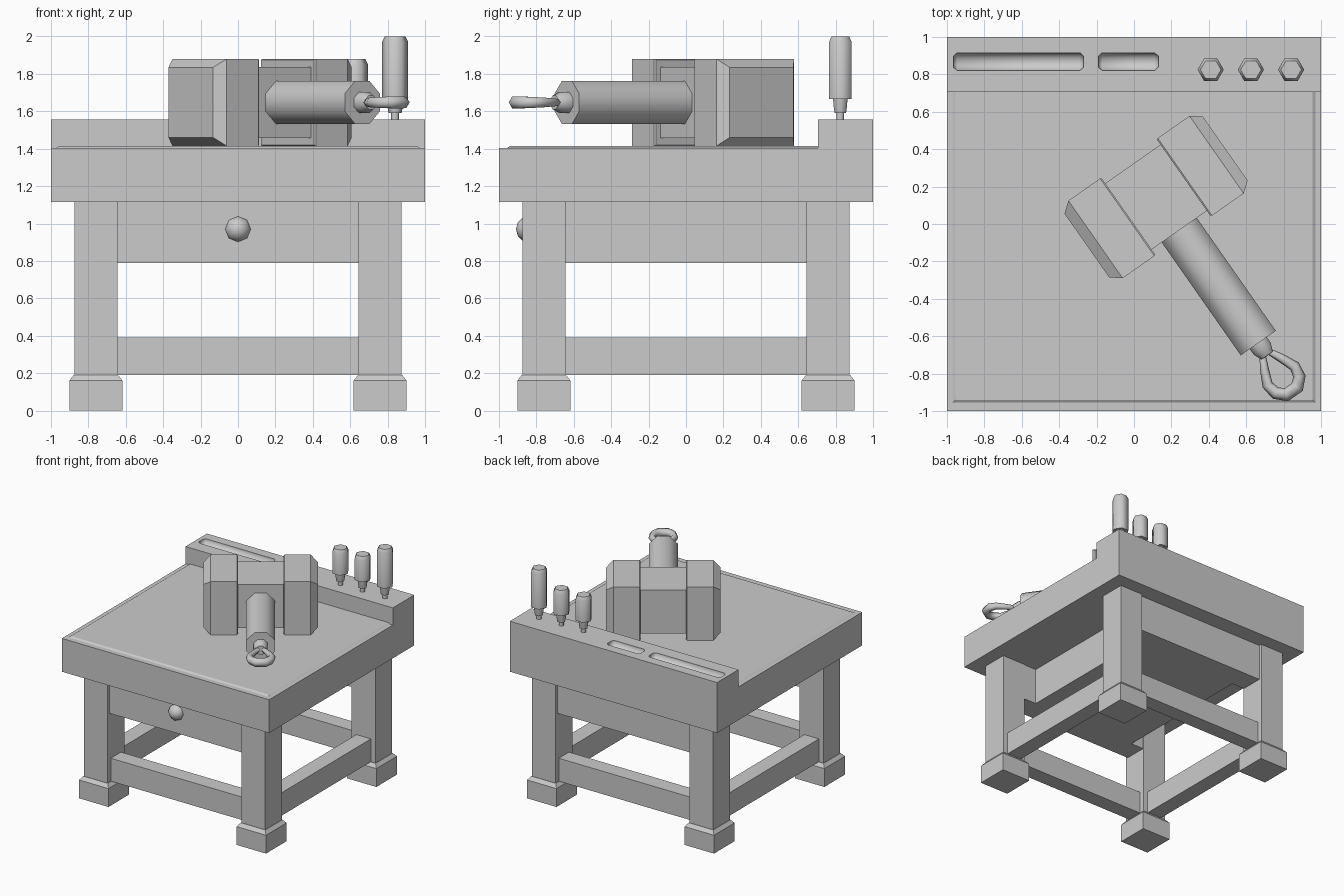
import bpy, bmesh
from math import pi, cos, sin, radians
from mathutils import Matrix, Vector

if "Cube" in bpy.data.objects:
    bpy.data.objects.remove(bpy.data.objects["Cube"])

T = Matrix.Translation


def R(angle, axis):
    return Matrix.Rotation(angle, 4, axis)


def rect(hx, hy, z, cx=0, cy=0):
    return [(cx - hx, cy - hy, z), (cx + hx, cy - hy, z), (cx + hx, cy + hy, z), (cx - hx, cy + hy, z)]


def ngon(r, z, n, phase=0.0):
    return [(r * cos(phase + 2 * pi * i / n), r * sin(phase + 2 * pi * i / n), z) for i in range(n)]


def loft(name, rings, matrix=Matrix(), smooth=None):
    """Closed solid through a stack of cross-sections."""
    bm = bmesh.new()
    rows = [[bm.verts.new(matrix @ Vector(p)) for p in ring] for ring in rings]
    n = len(rows[0])
    for a, b in zip(rows, rows[1:]):
        for i in range(n):
            j = (i + 1) % n
            bm.faces.new((a[i], a[j], b[j], b[i]))
    bm.faces.new(rows[0][::-1])
    bm.faces.new(rows[-1])
    bmesh.ops.recalc_face_normals(bm, faces=bm.faces)
    me = bpy.data.meshes.new(name)
    bm.to_mesh(me)
    bm.free()
    ob = bpy.data.objects.new(name, me)
    bpy.context.collection.objects.link(ob)
    if smooth:
        activate(ob)
        bpy.ops.object.shade_smooth_by_angle(angle=radians(smooth))
    return ob


def activate(ob):
    bpy.ops.object.select_all(action='DESELECT')
    ob.select_set(True)
    bpy.context.view_layer.objects.active = ob


def box(name, x0, x1, y0, y1, z0, z1):
    c = ((x0 + x1) / 2, (y0 + y1) / 2)
    h = ((x1 - x0) / 2, (y1 - y0) / 2)
    return loft(name, [rect(*h, z0, *c), rect(*h, z1, *c)])


# Table top: L-shaped side profile swept across x
profile = [(-1, 1.115), (1, 1.115), (1, 1.555), (.705, 1.555), (.705, 1.405), (-1, 1.405)]
top = loft("table_top", [[(x, y, z) for y, z in profile] for x in (-1, 1)])

# Half-round tool grooves cut into the rear ledge
for x0, x1 in ((-.965, -.27), (-.19, .13)):
    stations = [(x0, .032), (x0 + .02, .0515), (x1 - .02, .0515), (x1, .032)]
    cutter = loft("groove_cutter", [ngon(r, x, 8, pi / 8) for x, r in stations],
                  T((0, .868, 1.555)) @ R(pi / 2, 'Y'))
    cutter.hide_render = True
    mod = top.modifiers.new("groove", 'BOOLEAN')
    mod.operation = 'DIFFERENCE'
    mod.solver = 'EXACT'
    mod.object = cutter
    activate(top)
    bpy.ops.object.modifier_apply(modifier=mod.name)
    bpy.data.objects.remove(cutter)
activate(top)
bpy.ops.object.shade_smooth_by_angle(angle=radians(50))

# Slightly raised work surface with sloped border
loft("work_surface", [rect(.97, .83, 1.40, 0, -.125), rect(.97, .83, 1.405, 0, -.125),
                      rect(.955, .8225, 1.415, 0, -.1175)])

# Legs with flared feet
for sx in (-1, 1):
    for sy in (-1, 1):
        c = (sx * .76, sy * .76)
        loft("leg", [rect(.115, .115, .16, *c), rect(.115, .115, 1.12, *c)])
        loft("foot", [rect(.142, .142, 0, *c), rect(.142, .142, .16, *c), rect(.118, .118, .19, *c)])

# Stretchers between the legs
for s in (-1, 1):
    y0, y1 = s * .76 - .07, s * .76 + .07
    box("stretcher_x", -.65, .65, y0, y1, .19, .39)
    box("stretcher_y", y0, y1, -.65, .65, .19, .39)

# Drawer case, front and back panels
box("drawer_case", -.52, .52, -.84, .84, .79, 1.12)
box("drawer_front", -.647, .647, -.85, -.65, .79, 1.12)
box("back_panel", -.647, .647, .65, .85, .79, 1.12)

# Drawer knob
bpy.ops.mesh.primitive_uv_sphere_add(segments=8, ring_count=6, radius=.072,
                                     location=(0, -.837, .97), rotation=(pi / 2, 0, 0))
bpy.context.object.name = "drawer_knob"
bpy.ops.object.shade_smooth_by_angle(angle=radians(65))

# Hexagonal-handled hand tools standing in the ledge
for x, h in ((.41, 1.88), (.625, 1.88), (.84, 2.0)):
    spot = T((x, .825, 0))
    loft("tool_handle", [ngon(.035, 1.59, 6), ngon(.04, 1.62, 6), ngon(.045, 1.665, 6)], spot, 65)
    loft("tool_grip", [ngon(.07, 1.665, 6), ngon(.07, h - .03, 6), ngon(.055, h, 6)], spot, 65)
    loft("tool_shaft", [ngon(.022, 1.53, 6), ngon(.022, 1.595, 6)], spot, 65)

# Mallet, built along its own axes then turned on the table
M = T((.118, .144, 1.6475)) @ R(radians(35), 'Z')
HW, HH = .253, .2325
for s in (-1, 1):
    loft("mallet_face_block", [[(s * d, y * (HW - i), z * (HH - i)) for y, z in ((-1, -1), (1, -1), (1, 1), (-1, 1))]
                               for d, i in ((.18, .006), (.188, 0), (.395, 0), (.452, .045))], M)
loft("mallet_core", [[(d, y * .216, z * .19) for y, z in ((-1, -1), (1, -1), (1, 1), (-1, 1))]
                     for d in (-.2, .2)], M)
along = M @ R(pi / 2, 'X')
loft("mallet_handle", [ngon(.124, .15, 8, pi / 8), ngon(.124, .953, 8, pi / 8)], along, 50)
loft("mallet_neck", [ngon(.06, .945, 8, pi / 8), ngon(.06, .99, 8, pi / 8), ngon(.04, 1.035, 8, pi / 8)], along, 50)

# Hanging loop at the end of the handle
half = [(.018, 1.02), (.055, 1.09), (.088, 1.165), (.078, 1.225), (.035, 1.265)]
loop = half + [(-s, d) for s, d in reversed(half)]
cu = bpy.data.curves.new("mallet_loop", 'CURVE')
cu.dimensions = '3D'
cu.bevel_depth = .028
cu.bevel_resolution = 1
sp = cu.splines.new('POLY')
sp.points.add(len(loop) - 1)
for p, (s, d) in zip(sp.points, loop):
    p.co = (s, -d, 0, 1)
    p.radius = .7 + .6 * (d - 1.02) / .25
sp.use_cyclic_u = True
ob = bpy.data.objects.new("mallet_loop", cu)
ob.matrix_world = M
bpy.context.collection.objects.link(ob)
